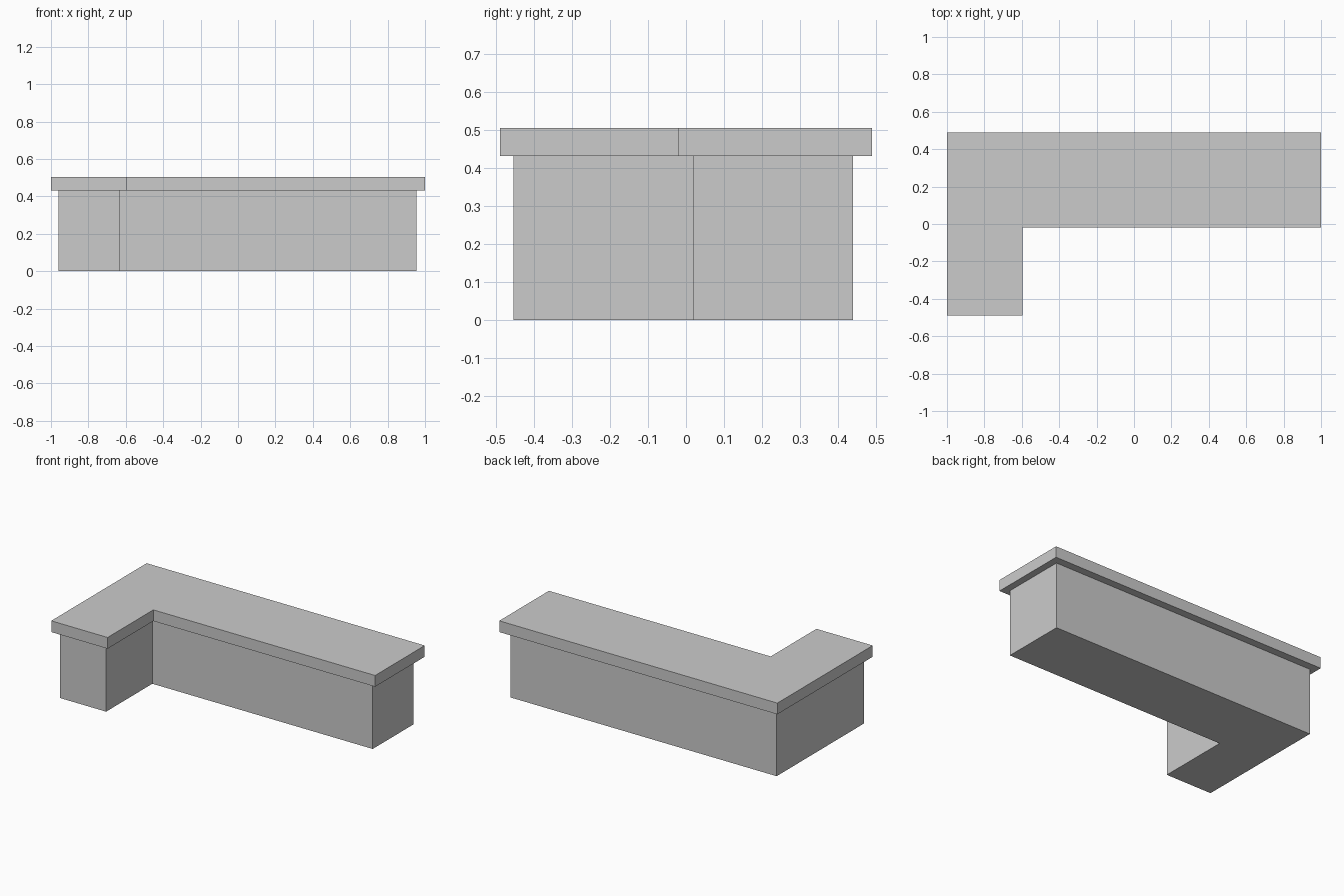
import bpy
import bmesh

cube = bpy.data.objects.get("Cube")
if cube:
    bpy.data.objects.remove(cube, do_unlink=True)

# Plain grey finish shared by both parts
grey = bpy.data.materials.new("plain grey")
grey.use_nodes = True
colour = (0.6, 0.6, 0.6, 1)
grey.diffuse_color = colour
grey.node_tree.nodes["Principled BSDF"].inputs["Base Color"].default_value = colour


def l_block(name, left, right, front, back, inner_x, inner_y, bottom, top):
    """Extrude an L-shaped plan between two heights."""
    plan = [(left, front), (inner_x, front), (inner_x, inner_y),
            (right, inner_y), (right, back), (left, back)]
    bm = bmesh.new()
    base = bm.faces.new([bm.verts.new((x, y, bottom)) for x, y in plan])
    grown = bmesh.ops.extrude_face_region(bm, geom=[base], use_keep_orig=True)
    lifted = [v for v in grown["geom"] if isinstance(v, bmesh.types.BMVert)]
    bmesh.ops.translate(bm, verts=lifted, vec=(0, 0, top - bottom))
    bmesh.ops.recalc_face_normals(bm, faces=bm.faces)
    mesh = bpy.data.meshes.new(name)
    bm.to_mesh(mesh)
    bm.free()
    mesh.materials.append(grey)
    obj = bpy.data.objects.new(name, mesh)
    bpy.context.collection.objects.link(obj)
    return obj


# Counter body, set back under the worktop
l_block("counter_body", -0.96, 0.955, -0.455, 0.44, -0.63, 0.02, 0, 0.432)

# Overhanging worktop
l_block("worktop", -1, 1, -0.49, 0.49, -0.595, -0.02, 0.432, 0.505)
